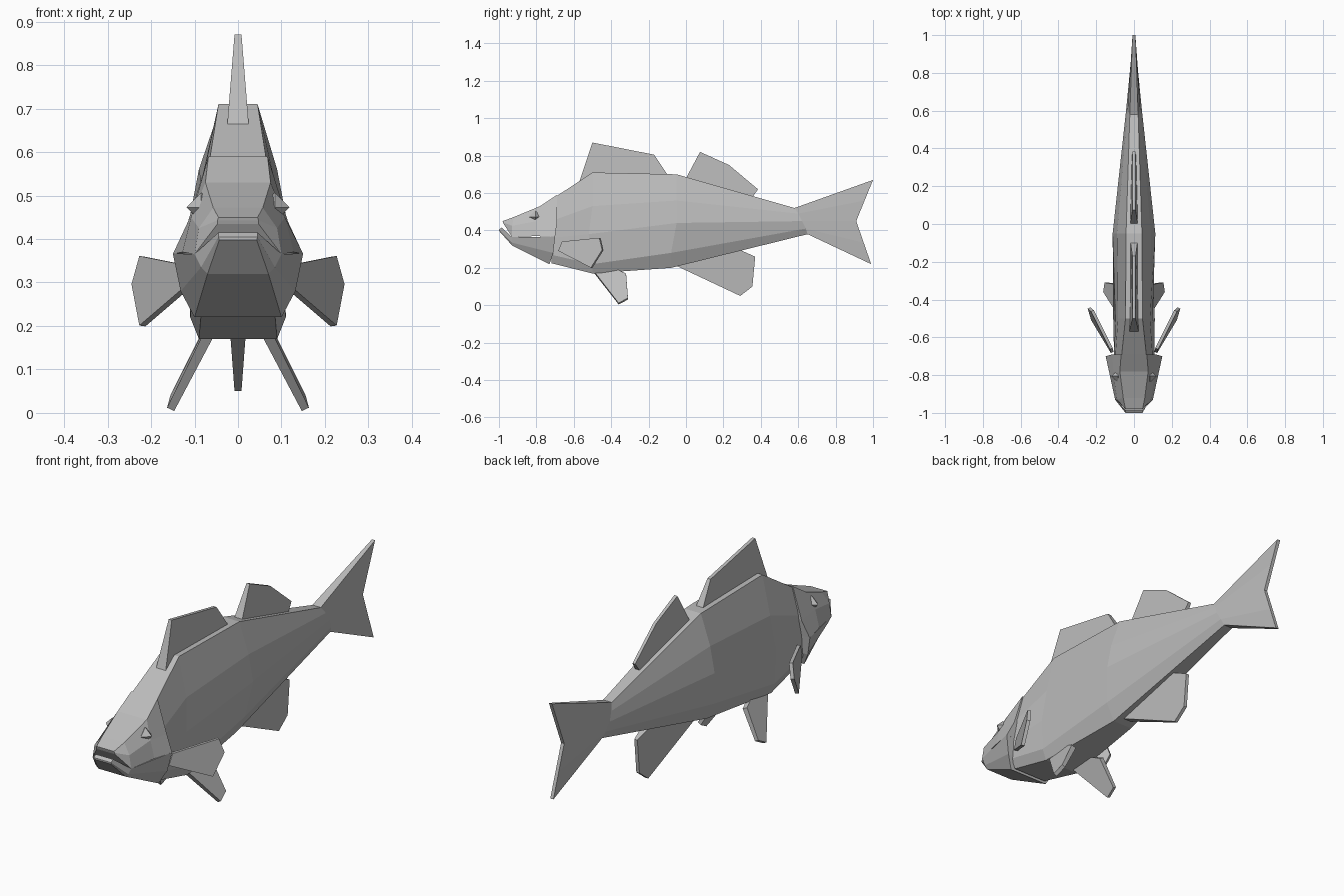
import bpy, bmesh
from mathutils import Vector, Matrix

cube = bpy.data.objects.get("Cube")
if cube:
    bpy.data.objects.remove(cube)

grey = bpy.data.materials.new("plain grey")
grey.use_nodes = True
grey.diffuse_color = (0.5, 0.5, 0.5, 1)
grey.node_tree.nodes["Principled BSDF"].inputs["Base Color"].default_value = (0.5, 0.5, 0.5, 1)


def finish(name, bm, mirror=False):
    bmesh.ops.recalc_face_normals(bm, faces=bm.faces)
    mesh = bpy.data.meshes.new(name)
    bm.to_mesh(mesh)
    bm.free()
    mesh.materials.append(grey)
    obj = bpy.data.objects.new(name, mesh)
    bpy.context.collection.objects.link(obj)
    if mirror:
        obj.modifiers.new("Mirror", 'MIRROR')
    return obj


def loft(name, rings):
    """Skin half sections (x, y, z from top to bottom), mirrored into full rings."""
    bm = bmesh.new()
    n = len(rings[0])
    loops = []
    for half in rings:
        left = [bm.verts.new(p) for p in half]
        right = [bm.verts.new((-x, y, z)) for x, y, z in half]
        loops.append(left + right[::-1])
    for a, b in zip(loops, loops[1:]):
        for i in range(2 * n):
            j = (i + 1) % (2 * n)
            bm.faces.new((a[i], a[j], b[j], b[i]))
    for r in (loops[0], loops[-1]):
        for i in range(n - 1):
            bm.faces.new((r[i], r[i + 1], r[-2 - i], r[-1 - i]))
    return finish(name, bm)


def fin(name, points, mirror=False):
    """Plate from outline points (x, y, z, half thickness)."""
    bm = bmesh.new()
    pos = [Vector(p[:3]) for p in points]
    normal = Vector()
    for a, b in zip(pos, pos[1:] + pos[:1]):
        normal += a.cross(b)
    normal.normalize()
    front = [bm.verts.new(p + normal * q[3]) for p, q in zip(pos, points)]
    back = [bm.verts.new(p - normal * q[3]) for p, q in zip(pos, points)]
    bm.faces.new(front)
    bm.faces.new(back[::-1])
    for i in range(len(pos)):
        j = (i + 1) % len(pos)
        bm.faces.new((front[j], front[i], back[i], back[j]))
    return finish(name, bm, mirror)


# Body with the tail fin
loft("body_and_tail", [
    [(.068, -.72, .565), (.10, -.72, .45), (.108, -.72, .36), (.105, -.72, .27), (.085, -.72, .225)],
    [(.045, -.50, .71), (.085, -.50, .53), (.098, -.52, .38), (.11, -.50, .22), (.09, -.50, .17)],
    [(.042, -.05, .70), (.09, -.05, .56), (.113, -.05, .44), (.09, -.08, .28), (.05, -.08, .20)],
    [(.022, .58, .52), (.034, .60, .49), (.04, .62, .45), (.034, .64, .41), (.022, .65, .38)],
    [(.008, 1.0, .67), (.008, .955, .56), (.008, .91, .45), (.008, .95, .335), (.008, .99, .22)],
])

# Upper head with flared gill covers
loft("upper_head", [
    [(.045, -.98, .45), (.047, -.978, .443), (.047, -.975, .435)],
    [(.057, -.92, .472), (.09, -.93, .425), (.10, -.93, .365)],
    [(.075, -.78, .53), (.108, -.80, .45), (.128, -.80, .37)],
    [(.068, -.69, .59), (.115, -.69, .44), (.15, -.70, .365)],
])

# Lower jaw
loft("lower_jaw", [
    [(.045, -.985, .415), (.045, -1.0, .405), (.043, -1.0, .398)],
    [(.10, -.93, .365), (.085, -.93, .335), (.07, -.93, .32)],
    [(.15, -.70, .367), (.132, -.71, .28), (.10, -.73, .22)],
])

# Fins along the middle
fin("front_dorsal_fin", [(0, -.57, .66, .025), (0, -.50, .87, .008), (0, -.17, .805, .008),
                         (0, -.10, .70, .018), (0, -.10, .66, .02)])
fin("rear_dorsal_fin", [(0, -.01, .66, .022), (0, .075, .82, .008), (0, .23, .75, .007),
                        (0, .385, .62, .007), (0, .35, .57, .012)])
fin("anal_fin", [(0, -.05, .21, .02), (0, .29, .05, .008), (0, .355, .10, .008),
                 (0, .37, .26, .008), (0, .28, .30, .02)])

# Paired fins
fin("pectoral_fins", [(.115, -.68, .29, .008), (.12, -.66, .34, .008), (.22, -.46, .36, .008),
                      (.238, -.445, .295, .008), (.22, -.505, .20, .008)], True)
fin("pelvic_fins", [(.07, -.49, .175, .012), (.155, -.36, .008, .009), (.148, -.31, .035, .009),
                    (.08, -.32, .165, .012), (.06, -.40, .20, .012)], True)

# Eyes
bm = bmesh.new()
bmesh.ops.create_uvsphere(bm, u_segments=4, v_segments=2, radius=.034,
                          matrix=Matrix.Translation((.085, -.805, .473)))
finish("eyes", bm, True)
